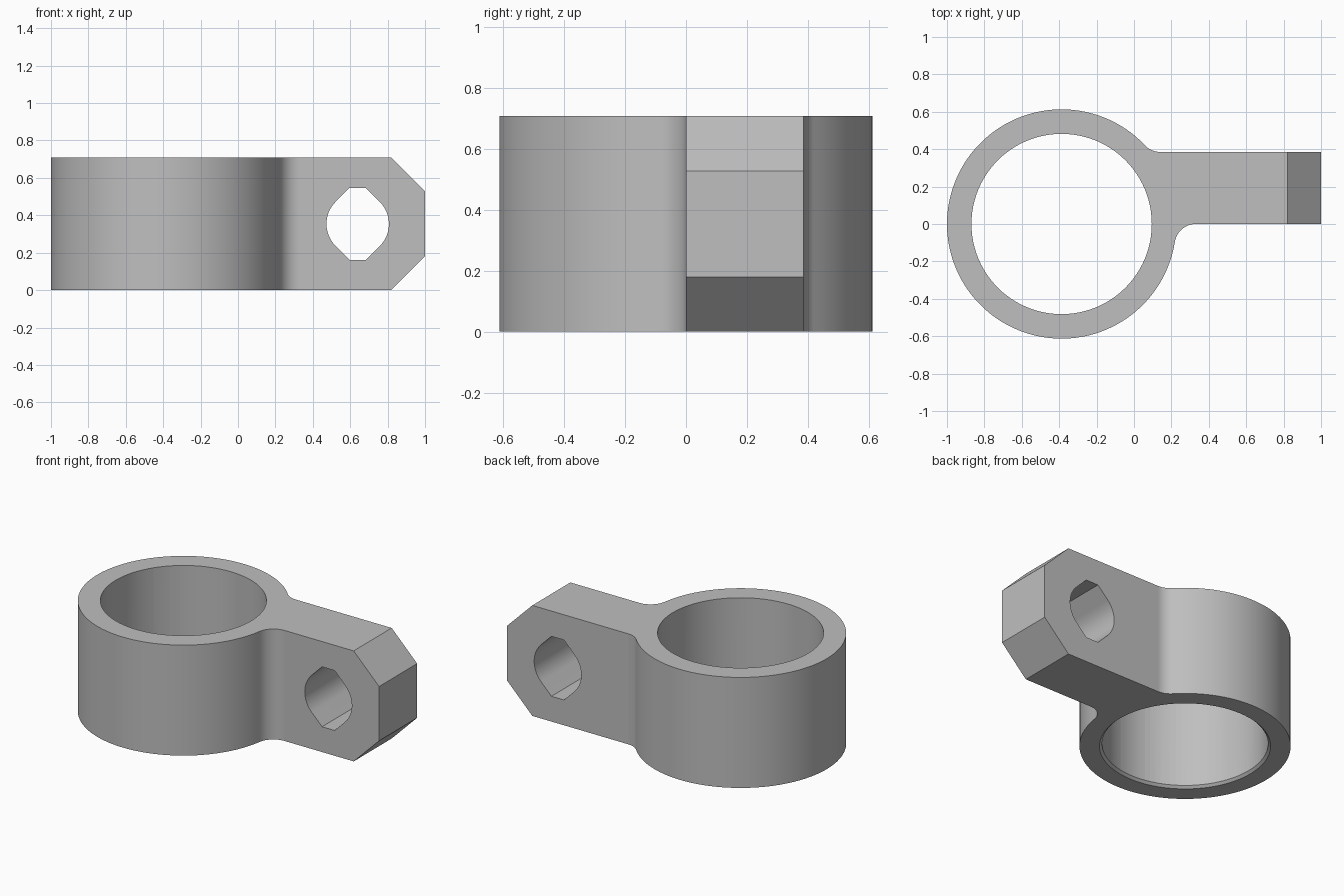
import bpy, bmesh
from math import radians, degrees, cos, sin, atan2, sqrt, pi
from mathutils import Vector

cube = bpy.data.objects.get("Cube")
if cube:
    bpy.data.objects.remove(cube, do_unlink=True)

HEIGHT = 0.708
RING_X, RING_R, BORE_R = -0.387, 0.613, 0.482
ARM_BACK, FILLET = 0.385, 0.113
CHAMFER = 0.18
HOLE_X, HOLE_R, HOLE_HALF = 0.64, 0.167, 0.192

grey = bpy.data.materials.new("plain grey")
grey.use_nodes = True
colour = (0.52, 0.52, 0.52, 1)
grey.diffuse_color = colour
grey.node_tree.nodes["Principled BSDF"].inputs["Base Color"].default_value = colour


def arc(cx, cy, r, start, end, steps):
    angles = [start + (end - start) * i / steps for i in range(steps + 1)]
    return [(cx + r * cos(a), cy + r * sin(a)) for a in angles]


def prism(name, points, offset):
    """Extrude a closed outline of 3D points along an offset."""
    bm = bmesh.new()
    face = bm.faces.new([bm.verts.new(p) for p in points])
    top = bmesh.ops.extrude_face_region(bm, geom=[face])["geom"]
    moved = [v for v in top if isinstance(v, bmesh.types.BMVert)]
    bmesh.ops.translate(bm, verts=moved, vec=Vector(offset))
    bmesh.ops.recalc_face_normals(bm, faces=bm.faces)
    mesh = bpy.data.meshes.new(name)
    bm.to_mesh(mesh)
    bm.free()
    mesh.materials.append(grey)
    obj = bpy.data.objects.new(name, mesh)
    bpy.context.collection.objects.link(obj)
    return obj


def cut(target, cutter):
    mod = target.modifiers.new("cut", "BOOLEAN")
    mod.operation, mod.solver, mod.object = "DIFFERENCE", "EXACT", cutter
    bpy.context.view_layer.objects.active = target
    bpy.ops.object.modifier_apply(modifier=mod.name)
    bpy.data.objects.remove(cutter, do_unlink=True)


# Clamp outline: ring arc, two tangent fillets and a straight arm
reach = RING_R + FILLET
front_dx = sqrt(reach ** 2 - FILLET ** 2)
back_dy = ARM_BACK + FILLET
back_dx = sqrt(reach ** 2 - back_dy ** 2)
front_a = atan2(-FILLET, front_dx)
back_a = atan2(back_dy, back_dx)
outline = arc(RING_X, 0, RING_R, back_a, 2 * pi + front_a, 96)
outline += arc(RING_X + front_dx, -FILLET, FILLET, pi + front_a, pi / 2, 12)[1:]
outline += [(1, 0), (1, ARM_BACK)]
outline += arc(RING_X + back_dx, back_dy, FILLET, -pi / 2, back_a - pi, 10)[:-1]
clamp = prism("ring_clamp_with_arm", [(x, y, 0) for x, y in outline], (0, 0, HEIGHT))

# Main bore, with a small lead-in chamfer underneath
circle = arc(RING_X, 0, BORE_R, 0, 2 * pi, 96)[:-1]
cut(clamp, prism("bore_cutter", [(x, y, -0.1) for x, y in circle], (0, 0, HEIGHT + 0.2)))
bpy.ops.mesh.primitive_cone_add(vertices=96, radius1=BORE_R + 0.035, radius2=BORE_R - 0.005,
                                depth=0.04, location=(RING_X, 0, 0))
lead_in = bpy.context.object
lead_in.data.materials.append(grey)
cut(clamp, lead_in)

# Bolt hole: round sides, sloped shoulders and flat top and bottom
mid = HEIGHT / 2
flat = HOLE_R * sqrt(2) - HOLE_HALF
hole = []
for side in (0, pi):
    hole += arc(0, 0, HOLE_R, side - pi / 4, side + pi / 4, 12)
    s = 1 if side == 0 else -1
    hole += [(s * flat, s * HOLE_HALF), (-s * flat, s * HOLE_HALF)]
cut(clamp, prism("bolt_hole_cutter", [(HOLE_X + x, -0.2, mid + z) for x, z in hole], (0, 0.8, 0)))

# Sloped corners on the arm tip
for s in (1, -1):
    z0 = mid + s * mid
    corner = [(1 - CHAMFER - 0.1, z0 + s * 0.1), (1.1, z0 + s * 0.1), (1.1, z0 - s * (CHAMFER + 0.1))]
    cut(clamp, prism("tip_cutter", [(x, -0.2, z) for x, z in corner], (0, 0.8, 0)))

# Smooth curved walls while keeping crisp edges
bpy.ops.object.select_all(action="DESELECT")
clamp.select_set(True)
bpy.context.view_layer.objects.active = clamp
bpy.ops.object.shade_smooth_by_angle(angle=radians(30))
weighted = clamp.modifiers.new("weighted normals", "WEIGHTED_NORMAL")
weighted.keep_sharp = True
